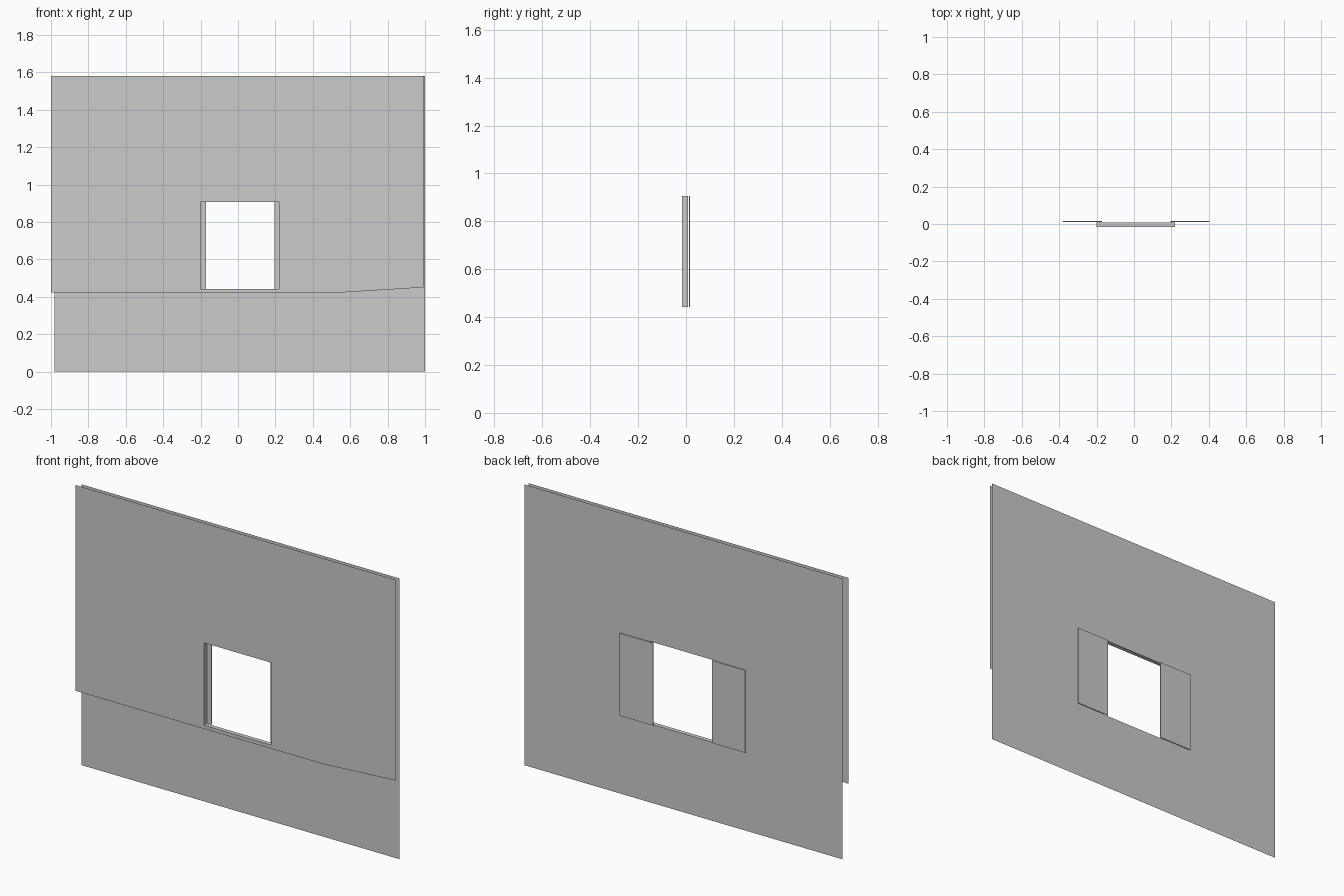
import bpy, bmesh

if "Cube" in bpy.data.objects:
    bpy.data.objects.remove(bpy.data.objects["Cube"])

# one grey for the whole wall
grey = bpy.data.materials.new("wall grey")
grey.diffuse_color = (0.6, 0.6, 0.6, 1)
grey.use_nodes = True
grey.node_tree.nodes["Principled BSDF"].inputs["Base Color"].default_value = grey.diffuse_color

X0, X1, Z0, Z1 = -0.2, 0.22, 0.442, 0.906       # window opening
Y_FRONT, Y_BACK, Y_END = -0.0165, 0.008, 0.0165  # depth of the layers
HOLE = [(X0, Z0), (X1, Z0), (X1, Z1), (X0, Z1)]


def finish(name, bm):
    mesh = bpy.data.meshes.new(name)
    bm.to_mesh(mesh)
    bm.free()
    mesh.materials.append(grey)
    obj = bpy.data.objects.new(name, mesh)
    bpy.context.collection.objects.link(obj)
    return obj


def sheet_with_opening(name, corners, y, flip=False, bottom_extra=()):
    """Thin sheet: one face from each outer side to the matching opening side."""
    bm = bmesh.new()
    outer = [bm.verts.new((x, y, z)) for x, z in corners]
    inner = [bm.verts.new((x, y, z)) for x, z in HOLE]
    extra = [bm.verts.new((x, y, z)) for x, z in bottom_extra]
    for i in range(4):
        j = (i + 1) % 4
        mid = extra if i == 0 else []
        loop = [outer[i], *mid, outer[j], inner[j], inner[i]]
        bm.faces.new(loop[::-1] if flip else loop)
    return finish(name, bm)


# front cladding with its bent lower edge
sheet_with_opening("front_cladding",
                   [(-1, 0.422), (0.992, 0.45), (0.992, 1.58), (-1, 1.58)],
                   Y_FRONT, bottom_extra=[(0.54, 0.422)])

# full-height back wall
sheet_with_opening("back_wall",
                   [(-0.98, 0), (1, 0), (1, 1.58), (-0.98, 1.58)],
                   Y_BACK, flip=True)

# window reveal joining the two sheets
bm = bmesh.new()
front = [bm.verts.new((x, Y_FRONT, z)) for x, z in HOLE]
back = [bm.verts.new((x, Y_BACK, z)) for x, z in HOLE]
for i in range(4):
    j = (i + 1) % 4
    bm.faces.new((front[i], front[j], back[j], back[i]))
finish("window_reveal", bm)

# pair of shutters behind the opening
for name, a, b in (("left_shutter", -0.38, -0.172), ("right_shutter", 0.194, 0.402)):
    bm = bmesh.new()
    bmesh.ops.create_cube(bm, size=1)
    bmesh.ops.scale(bm, vec=(b - a, 0.005, Z1 - Z0), verts=bm.verts)
    bmesh.ops.translate(bm, vec=((a + b) / 2, Y_END - 0.0025, (Z0 + Z1) / 2), verts=bm.verts)
    finish(name, bm)
